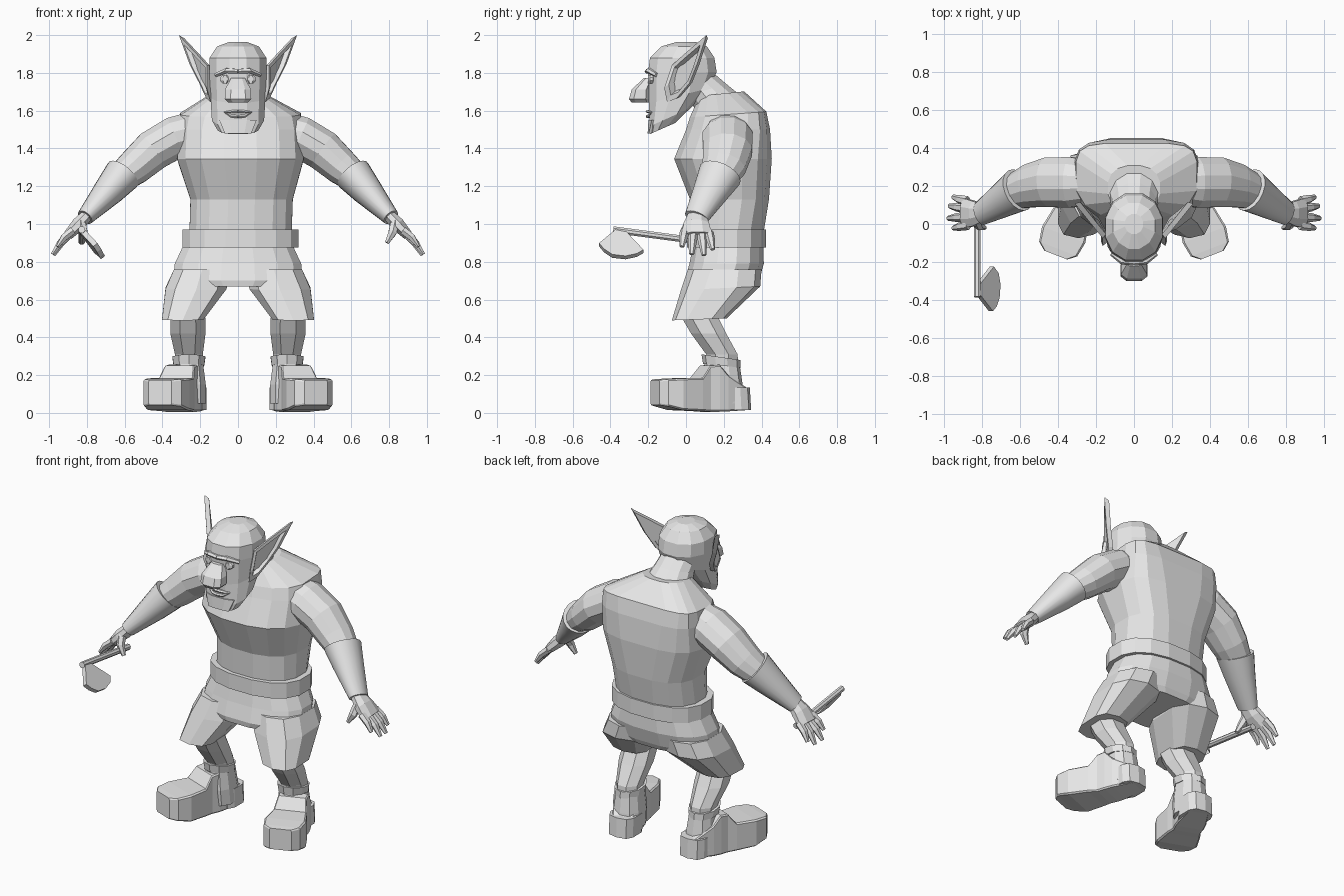
import bpy, bmesh, math
from mathutils import Vector

GREY = bpy.data.materials.new("plain_grey")
GREY.diffuse_color = (0.8, 0.8, 0.8, 1)


def finish(name, bm, mirror=False, smooth=0):
    bmesh.ops.recalc_face_normals(bm, faces=bm.faces)
    me = bpy.data.meshes.new(name)
    bm.to_mesh(me)
    bm.free()
    me.materials.append(GREY)
    ob = bpy.data.objects.new(name, me)
    bpy.context.collection.objects.link(ob)
    if mirror:
        ob.modifiers.new("mirror", "MIRROR").use_mirror_merge = False
    if smooth:
        for p in me.polygons:
            p.use_smooth = len(p.vertices) == 4
    return ob


def loft(name, rings, mirror=False, smooth=0):
    """Skin a list of point rings and cap both ends."""
    bm = bmesh.new()
    vs = [[bm.verts.new(p) for p in r] for r in rings]
    n = len(vs[0])
    for a, b in zip(vs, vs[1:]):
        for i in range(n):
            j = (i + 1) % n
            bm.faces.new((a[i], a[j], b[j], b[i]))
    bm.faces.new(vs[0])
    bm.faces.new(vs[-1])
    return finish(name, bm, mirror, smooth)


def level(x, y, z, rx, ry, tilt=0, n=16, p=2.4, pb=None):
    """Flat rounded-box ring; tilt raises the back, pb squares off the back half."""
    out = []
    for i in range(n):
        a = 2 * math.pi * (i + 0.5) / n
        c, s = math.cos(a), math.sin(a)
        e = 2 / (pb if pb and s > 0 else p)
        c = math.copysign(abs(c) ** e, c)
        s = math.copysign(abs(s) ** e, s)
        out.append((x + rx * c, y + ry * s, z + tilt * s))
    return out


def tube(name, path, n=8, ref=(0, 1, 0), mirror=False, smooth=0):
    """Path rows are x, y, z, radius across, radius along ref."""
    pts = [Vector(r[:3]) for r in path]
    rings = []
    for i, r in enumerate(path):
        t = (pts[min(i + 1, len(pts) - 1)] - pts[max(i - 1, 0)]).normalized()
        v = Vector(ref)
        v = (v - t * v.dot(t)).normalized()
        u = t.cross(v)
        rings.append([pts[i] + u * r[3] * math.cos(2 * math.pi * (k + .5) / n)
                      + v * r[4] * math.sin(2 * math.pi * (k + .5) / n) for k in range(n)])
    return loft(name, rings, mirror, smooth)


def slab(name, outline, offset, mirror=False):
    o = Vector(offset)
    return loft(name, [[Vector(p) - o for p in outline], [Vector(p) + o for p in outline]], mirror)


# Vest, with sloping shoulders
C = 0.013
loft("vest", [level(C, .22, .93, .275, .19), level(C + .006, .23, 1.13, .275, .212, 0, 16, 2.4, 2.8),
              level(C, .195, 1.345, .34, .262, 0, 16, 2.4, 3.4),
              level(C, .222, 1.50, .332, .225, 0, 16, 2.4, 4.2),
              level(C, .222, 1.58, .322, .205, .015, 16, 2.2, 5),
              level(0, .19, 1.69, .14, .12, .012)])
loft("neck", [level(0, .19, 1.62, .15, .13, .04, 12, 2), level(0, .11, 1.71, .12, .11, .03, 12, 2),
              level(0, .04, 1.77, .11, .11, .03, 12, 2)])

# Belt
loft("belt", [level(C, .215, .875, .312, .212), level(C, .215, .972, .312, .212)])

# Shorts
loft("shorts_hips", [level(0, .225, .9, .288, .188), level(0, .215, .79, .34, .2),
                     level(0, .19, .7, .35, .2), level(0, .185, .668, .3, .19)])
loft("shorts_leg", [level(.19, .205, .76, .155, .195, 0, 10, 2.4),
                    level(.222, .183, .66, .168, .21, .01, 10, 2.6),
                    level(.293, .07, .495, .113, .145, .005, 10, 3)], True)

# Shins, ankle bands and boots
loft("shin", [level(.265, .06, .53, .098, .105, 0, 8, 2.2), level(.265, .12, .42, .1, .1, 0, 8, 2.2),
              level(.26, .19, .31, .08, .09, 0, 8, 2), level(.255, .2, .22, .075, .085, 0, 8, 2)], True)
loft("ankle_band", [level(.26, .19, .25, .085, .1, -.01, 10, 2),
                    level(.26, .185, .295, .092, .103, -.015, 10, 2)], True)
loft("boot_heel", [level(.25, .25, .015, .085, .095, 0, 10, 3), level(.25, .245, .135, .085, .093, 0, 10, 3)],
     True)
loft("boot_shaft", [level(.255, .205, .05, .09, .105, 0, 10), level(.255, .195, .15, .088, .105, 0, 10),
                    level(.258, .19, .27, .075, .092, 0, 10)], True)
heel, ahead, across = Vector((.22, .335, 0)), Vector((.36, -.933, 0)), Vector((.933, .36, 0))
boot = []
for s, w, lo, hi in [(.03, .06, .015, .13), (.15, .085, .008, .2), (.2, .088, .006, .255),
                     (.25, .085, .006, .25), (.3, .1, .01, .185), (.42, .122, .015, .183),
                     (.5, .108, .035, .178), (.535, .065, .042, .174)]:
    c, e = heel + ahead * s, .008
    boot.append([c + across * (w * k) + Vector((0, 0, z)) for k, z in
                 [(-.92, lo), (.92, lo), (1, lo + e), (1, hi - e), (.92, hi), (-.92, hi),
                  (-1, hi - e), (-1, lo + e)]])
loft("boot_foot", boot, True)

# Arms, bracers and hands
tube("upper_arm", [(.25, .22, 1.48, .115, .12), (.33, .22, 1.46, .115, .138),
                   (.45, .22, 1.39, .112, .135), (.55, .2, 1.3, .098, .118),
                   (.65, .165, 1.22, .075, .09)], 12, mirror=True)
tube("bracer", [(.61, .18, 1.262, .1, .118), (.68, .135, 1.18, .083, .098),
                (.81, .055, 1.035, .045, .065)], 18, mirror=True, smooth=1)
tube("palm", [(.795, .06, 1.05, .034, .05), (.845, .055, .998, .04, .072),
              (.9, .058, .94, .028, .086)], 8, mirror=True)
fingers = [((.875, -.005, .965), (.955, -.022, .88)), ((.885, .038, .95), (.982, .03, .84)),
           ((.885, .082, .95), (.975, .095, .835)), ((.88, .12, .955), (.955, .142, .865))]
for i, (a, b) in enumerate(fingers):
    m = [(p + q) / 2 for p, q in zip(a, b)]
    tube(f"finger_{i + 1}", [(*a, .023, .027), (m[0] + .006, m[1], m[2] + .006, .021, .023),
                             (*b, .01, .013)], 6, mirror=True)
tube("thumb", [(.83, .02, 1.01, .026, .026), (.818, -.01, .955, .025, .023),
               (.788, -.02, .9, .012, .012)], 6, mirror=True)

# Head
loft("head", [level(0, -.125, 1.505, .11, .068, .03, 12, 2.6),
              level(0, -.085, 1.565, .142, .112, .05, 12, 2.5),
              level(0, -.035, 1.68, .15, .165, .04, 12, 2.3),
              level(0, -.02, 1.80, .157, .188, .005, 12, 2.2),
              level(0, -.02, 1.88, .155, .176, 0, 12, 2.2),
              level(0, -.01, 1.94, .115, .125, 0, 12, 2),
              level(0, 0, 1.963, .05, .055, 0, 12, 2)])
# Chin point
loft("chin", [level(0, -.192, 1.478, .075, .012, 0, 8), level(0, -.165, 1.55, .105, .036, 0, 8)])
# Bulbous nose
loft("nose", [level(0, -.235, 1.642, .052, .055, 0, 8, 3), level(0, -.245, 1.662, .074, .06, 0, 8, 3),
              level(0, -.238, 1.712, .072, .052, 0, 8, 3), level(0, -.198, 1.772, .04, .028, 0, 8, 3)])
# Brow, eyes and lips
tube("brow", [(0, -.2, 1.808, .014, .02), (.06, -.193, 1.812, .015, .022),
              (.115, -.152, 1.79, .012, .018)], 6, mirror=True)
loft("eye", [level(.068, -.183, z, rx, .02, 0, 8, 2)
             for z, rx in [(1.745, .014), (1.76, .03), (1.775, .03), (1.788, .014)]], True)
for nm, z, dz in [("upper_lip", 1.592, .008), ("lower_lip", 1.575, -.012)]:
    tube(nm, [(0, -.2, z + dz * .5, .01, .014), (.035, -.196, z + dz * .3, .009, .013),
              (.07, -.18, 1.592, .004, .01)], 6, mirror=True)

# Pointed ears with a sunken middle
outline = [(.145, -.1, 1.645), (.165, -.115, 1.72), (.165, -.075, 1.84), (.21, -.02, 1.89),
           (.313, .108, 2.0), (.258, .06, 1.85), (.205, .018, 1.745), (.168, -.05, 1.665)]
pts = [Vector(p) for p in outline]
mid = sum(pts, Vector()) / len(pts)
sink, back = Vector((-.02, .015, 0)), Vector((-.02, .018, 0))
loft("ear", [[mid.lerp(p, .92) + back for p in pts], pts, [mid.lerp(p, .75) for p in pts],
             [mid.lerp(p, .6) + sink for p in pts]], True)

# Hatchet in the right hand
tube("hatchet_handle", [(-.828, -.385, .97, .019, .019), (-.828, .08, .908, .019, .019)],
     8, ref=(1, 0, 0))
slab("hatchet_blade", [(-.825, -.37, .965), (-.825, -.32, .955), (-.75, -.225, .855),
                       (-.725, -.26, .835), (-.715, -.32, .822), (-.72, -.39, .83),
                       (-.735, -.435, .86), (-.755, -.46, .89)], (.011, 0, .009))
